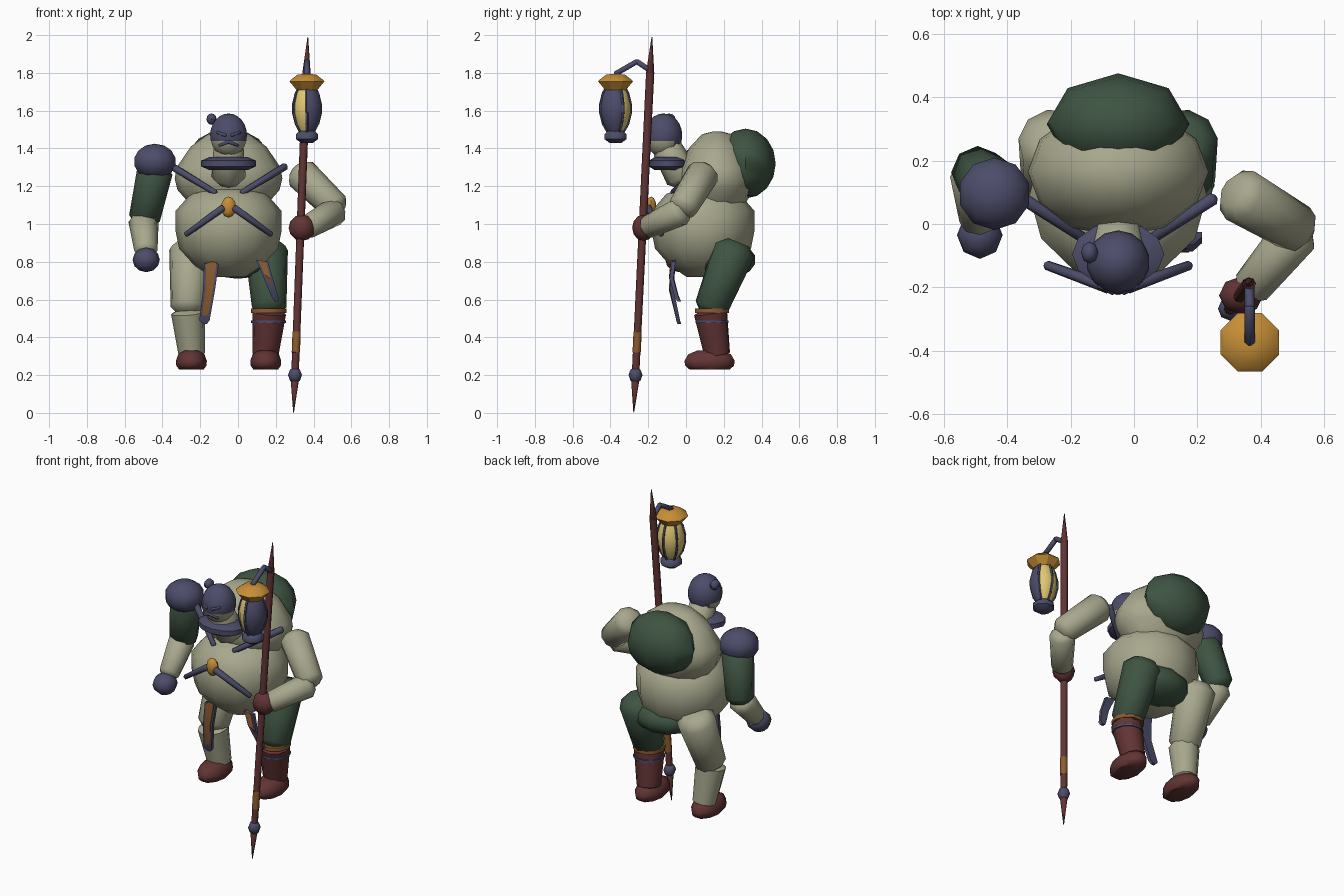
import bpy, bmesh, math
from mathutils import Vector, Matrix

cube = bpy.data.objects.get("Cube")
if cube:
    bpy.data.objects.remove(cube)


def material(name, *rgb):
    col = [((c / 255 + 0.055) / 1.055) ** 2.4 for c in rgb] + [1]
    m = bpy.data.materials.new(name)
    m.use_nodes = True
    m.diffuse_color = col
    m.node_tree.nodes["Principled BSDF"].inputs["Base Color"].default_value = col
    return m


CREAM = material("cream", 168, 168, 142)
NAVY = material("navy", 76, 76, 106)
GREEN = material("dark green", 62, 84, 66)
MAROON = material("maroon", 98, 52, 52)
GOLD = material("gold", 198, 142, 54)
GLASS = material("lamp yellow", 224, 200, 114)
BROWN = material("leather brown", 142, 92, 48)


def finish(bm, name, mats, angle=50, rule=None):
    bmesh.ops.recalc_face_normals(bm, faces=bm.faces)
    me = bpy.data.meshes.new(name)
    bm.to_mesh(me)
    bm.free()
    ob = bpy.data.objects.new(name, me)
    bpy.context.collection.objects.link(ob)
    for m in mats:
        me.materials.append(m)
    if rule:
        for p in me.polygons:
            p.material_index = rule(p.center)
    bpy.ops.object.select_all(action='DESELECT')
    ob.select_set(True)
    bpy.context.view_layer.objects.active = ob
    bpy.ops.object.shade_smooth_by_angle(angle=math.radians(angle))
    return ob


def lathe(name, profile, mats, matrix, n=10, phase=0.0, rule=None, angle=50):
    """Turn (radius, height) pairs around z, then place with a matrix."""
    bm = bmesh.new()
    rings = []
    for r, z in profile:
        rings.append([bm.verts.new((r * math.cos(a), r * math.sin(a), z))
                      for a in (math.tau * (i + phase) / n for i in range(n))])
    for lo, hi in zip(rings, rings[1:]):
        for i in range(n):
            j = (i + 1) % n
            bm.faces.new((lo[i], lo[j], hi[j], hi[i]))
    bm.faces.new(rings[0][::-1])
    bm.faces.new(rings[-1])
    bmesh.ops.transform(bm, matrix=matrix, verts=bm.verts)
    return finish(bm, name, mats, angle, rule)


def place(x, y, z=0, sx=1, sy=1):
    return Matrix.Translation((x, y, z)) @ Matrix.Diagonal((sx, sy, 1, 1))


def limb(name, a, b, ra, rb, mat, n=8, cap=0.4):
    """Tapered rod with softened ends from a to b."""
    a, b = Vector(a), Vector(b)
    d = b - a
    m = Matrix.Translation(a) @ d.to_track_quat('Z', 'Y').to_matrix().to_4x4()
    prof = [(ra * .6, -ra * cap), (ra, 0), (rb, d.length), (rb * .6, d.length + rb * cap)]
    return lathe(name, prof, [mat], m, n)


def ball(name, c, radii, mats, seg=10, rings=7, rule=None):
    bm = bmesh.new()
    bmesh.ops.create_uvsphere(bm, u_segments=seg, v_segments=rings, radius=1)
    bmesh.ops.transform(bm, verts=bm.verts,
                        matrix=Matrix.Translation(c) @ Matrix.Diagonal((*radii, 1)))
    return finish(bm, name, mats, 50, rule)


def plate(name, outline, y, thick, mat, bow):
    """Upright strip of (x, z) points, bowed in depth along its length."""
    bm = bmesh.new()
    top, low = outline[0][0][1], outline[-1][0][1]
    rows = []
    for left, right in outline:
        t = (top - left[1]) / (top - low)
        yy = y - bow * math.sin(t * math.pi) + 0.03 * t
        rows.append([bm.verts.new((p[0], yy + o, p[1]))
                     for p, o in ((left, 0), (right, 0), (right, thick), (left, thick))])
    for u, v in zip(rows, rows[1:]):
        for i in range(4):
            j = (i + 1) % 4
            bm.faces.new((u[i], u[j], v[j], v[i]))
    bm.faces.new(rows[0])
    bm.faces.new(rows[-1])
    finish(bm, name, [mat], 30)


MID = -0.05

# Torso
lathe("belly", [(.09, .72), (.18, .78), (.262, .87), (.28, .96), (.28, 1.07), (.2, 1.16), (.1, 1.19)],
      [CREAM], place(MID, .09, 0, 1, .97), 12)
lathe("chest", [(.2, 1.1), (.27, 1.18), (.285, 1.24), (.275, 1.3), (.2, 1.41), (.11, 1.475), (.03, 1.49)],
      [CREAM], place(MID, .165, 0, 1, .72), 12)
ball("back_hump", (MID, .315, 1.32), (.225, .16, .185), [GREEN], 8, 8)
ball("pelvis", (0, .21, .81), (.2, .16, .1), [GREEN])

# Head with hood
ball("head", (MID, -.12, 1.47), (.1, .1, .115), [CREAM, NAVY], 14, 12,
     lambda c: 1 if c.z > 1.44 or c.y > -.06 and c.z > 1.4 else 0)
ball("hair_bun", (-.14, -.09, 1.555), (.027, .035, .03), [NAVY], 8, 6)
limb("neck", (MID, -.02, 1.25), (MID, -.1, 1.4), .09, .08, CREAM)
lathe("collar", [(.1, 1.285), (.145, 1.305), (.145, 1.335), (.1, 1.355)],
      [NAVY], place(MID, -.095, 0, 1, .7), 12)
for s in (-1, 1):
    limb("moustache", (MID, -.213, 1.435), (MID + s * .05, -.2, 1.415), .011, .007, NAVY, 6)
    limb("brow", (MID + s * .015, -.215, 1.47), (MID + s * .06, -.195, 1.485), .01, .008, NAVY, 6)

# Crossed chest straps and buckle
for s in (-1, 1):
    limb("upper_strap", (MID + s * .3, .08, 1.305), (MID + s * .07, -.07, 1.165), .02, .016, NAVY, 6)
    limb("lower_strap", (MID + s * .225, -.13, .945), (MID + s * .03, -.2, 1.085), .015, .02, NAVY, 6)
ball("buckle", (MID, -.185, 1.09), (.04, .028, .055), [GOLD], 8, 6)

# Hanging belt strips: navy border with a leather face
strips = {
    "right": [((-.18, .79), (-.1, .81)), ((-.185, .65), (-.12, .66)), ((-.205, .49), (-.15, .49)),
              ((-.185, .47), (-.165, .47))],
    "left": [((.095, .81), (.16, .8)), ((.13, .73), (.185, .71)), ((.175, .62), (.215, .61)),
             ((.195, .59), (.215, .59))],
}
for side, rows in strips.items():
    plate("belt_strip_" + side, rows, -.075, .02, NAVY, .025)
    inner = [((l[0] + .012, l[1]), (r[0] - .012, r[1])) for l, r in rows[:3]]
    span = (rows[0][0][1] - rows[2][0][1]) / (rows[0][0][1] - rows[3][0][1])
    plate("belt_strip_face_" + side, inner, -.081, .008, BROWN, .025 * span)

# Legs and feet
for side, s, thigh, shin in (("right", -1, CREAM, CREAM), ("left", 1, GREEN, MAROON)):
    def at(x, y, z):
        return (MID + s * x, y, z)
    limb("thigh_" + side, at(.2, .255, .86), at(.215, .135, .56), .115, .092, thigh, 10)
    limb("shin_" + side, at(.215, .13, .53), at(.195, .165, .31), .09, .07, shin, 10, .2)
    lathe("foot_" + side, [(.8, .23), (.97, .25), (1, .275), (.85, .31), (.5, .33)],
          [MAROON], place(MID + s * .197, .125, 0, .082, .14), 10)
    if s > 0:
        for label, z, r, h, mat in (("boot_cuff", .53, .094, .022, BROWN), ("boot_strap", .475, .092, .014, NAVY)):
            lathe(label, [(r, z), (r, z + h)], [mat], place(.162, .137), 10)

# Right arm, hanging
ball("shoulder_guard", (-.44, .095, 1.33), (.117, .117, .095), [NAVY], 10, 7)
limb("upper_arm_right", (-.44, .11, 1.28), (-.495, .165, 1.03), .095, .083, GREEN)
limb("forearm_right", (-.5, .155, 1.01), (-.488, .01, .86), .08, .062, CREAM)
ball("hand_right", (-.486, -.035, .81), (.072, .075, .065), [NAVY], 8, 6)

# Left arm, bent to grip the staff
limb("upper_arm_left", (.335, .09, 1.265), (.515, -.015, 1.09), .088, .078, CREAM, 10)
limb("forearm_left", (.51, -.03, 1.065), (.37, -.2, .985), .075, .062, CREAM, 10)
ball("hand_left", (.338, -.225, .98), (.07, .06, .07), [MAROON], 8, 6)


# Staff
def on_staff(z):
    t = z / 2
    return Vector((.294 + .076 * t, -.277 + .097 * t, z))


limb("staff_pole", on_staff(.2), on_staff(1.8), .02, .022, MAROON, 8, .1)
for label, z0, z1, r in (("staff_top_spike", 1.8, 1.99, .022), ("staff_foot_spike", .19, .003, .024)):
    limb(label, on_staff(z0), on_staff(z1), r, .002, MAROON, 8)
limb("staff_wrap", on_staff(.32), on_staff(.43), .022, .022, BROWN, 8, .1)
ball("staff_knob", on_staff(.2), (.037, .037, .042), [NAVY], 8, 4)

# Lantern on its hook
LX, LY = .365, -.373
hook = [(.363, -.185, 1.81), (.365, -.26, 1.86), (LX, LY, 1.795)]
for a, b in zip(hook, hook[1:]):
    limb("lantern_hook", a, b, .016, .016, NAVY, 6)
lathe("lantern_cap", [(.06, 1.71), (.1, 1.755), (.09, 1.765), (.055, 1.79), (.02, 1.795)],
      [GOLD], place(LX, LY), 8, .5, angle=30)


def shutter(c):
    az = math.degrees(math.atan2(c.y - LY, c.x - LX))
    return 1 if -90 < az < 30 else 0


body = [(.042, 1.49), (.065, 1.53), (.08, 1.59), (.08, 1.63), (.066, 1.69), (.05, 1.72)]
lathe("lantern_body", body, [GLASS, NAVY], place(LX, LY), 12, 0, shutter)
for deg in (30, 90, 150, 210, 270):
    u = Vector((math.cos(math.radians(deg)), math.sin(math.radians(deg)), 0))
    pts = [Vector((LX, LY, z)) + u * r for r, z in body]
    for a, b in zip(pts, pts[1:]):
        limb("lantern_bar", a, b, .008, .008, NAVY, 5)
lathe("lantern_base", [(.035, 1.43), (.064, 1.45), (.064, 1.475), (.04, 1.495)], [NAVY], place(LX, LY), 8, .5)
